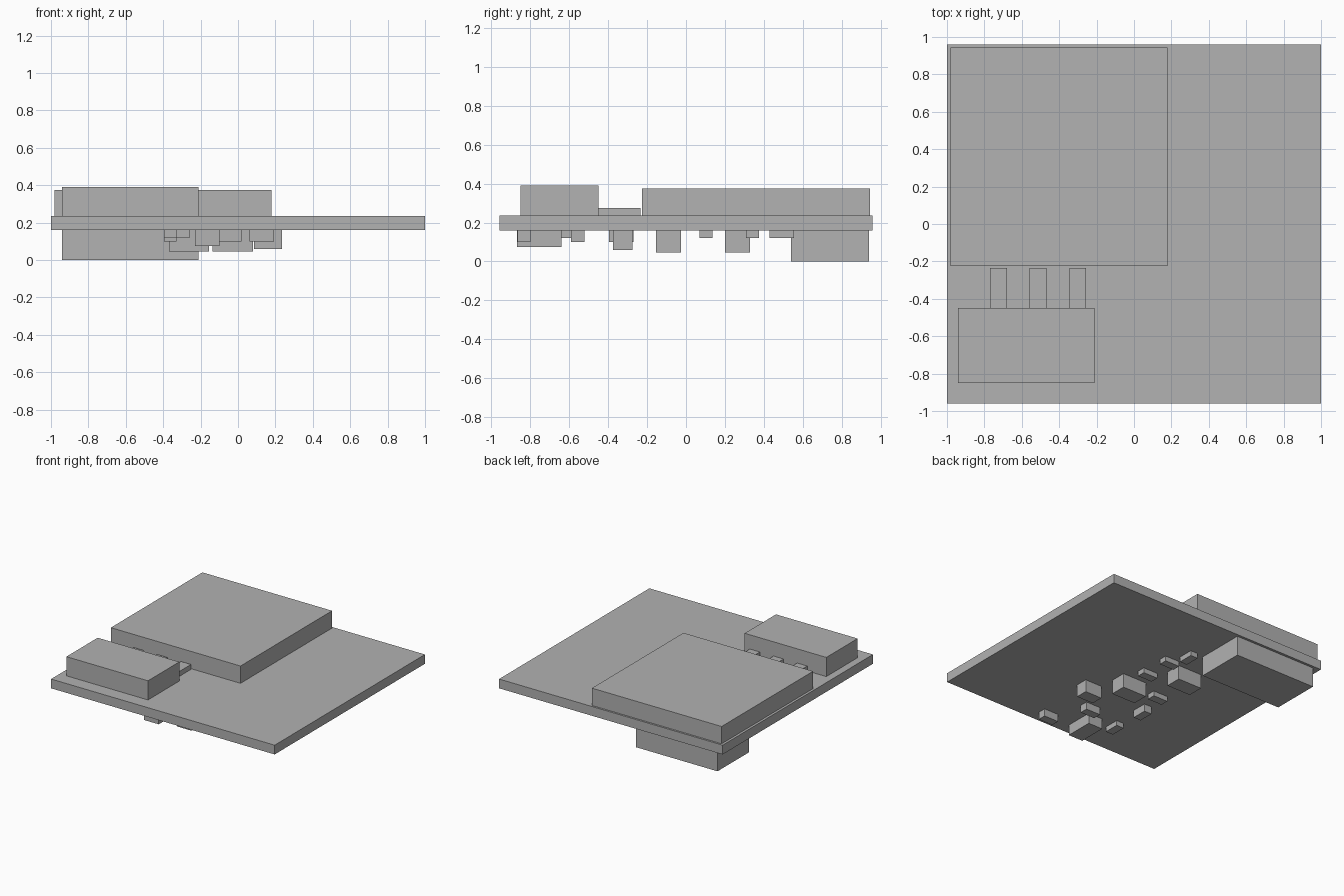
import bpy
import bmesh

cube = bpy.data.objects.get("Cube")
if cube:
    bpy.data.objects.remove(cube, do_unlink=True)

grey = bpy.data.materials.new("plain_grey")
grey.use_nodes = True
colour = (0.445, 0.445, 0.445, 1)
grey.diffuse_color = colour
grey.node_tree.nodes["Principled BSDF"].inputs["Base Color"].default_value = colour

BOARD_BOTTOM, BOARD_TOP = 0.16, 0.235


def box(name, x, y, z):
    """Axis-aligned box from (low, high) pairs."""
    bm = bmesh.new()
    bmesh.ops.create_cube(bm, size=1)
    for v in bm.verts:
        v.co = [pair[int(c > 0)] for c, pair in zip(v.co, (x, y, z))]
    mesh = bpy.data.meshes.new(name)
    bm.to_mesh(mesh)
    bm.free()
    mesh.materials.append(grey)
    obj = bpy.data.objects.new(name, mesh)
    bpy.context.collection.objects.link(obj)
    return obj


def underside_parts(name, size, spots):
    """Boxes of one footprint hanging below the board, placed by their low corner."""
    width, depth = size
    for i, (x, y, bottom) in enumerate(spots, 1):
        box(f"{name}_{i}", (x, x + width), (y, y + depth), (bottom, BOARD_BOTTOM))


# Board and large top parts
box("circuit_board", (-1, 1), (-0.96, 0.96), (BOARD_BOTTOM, BOARD_TOP))
box("main_module", (-0.98, 0.18), (-0.225, 0.945), (BOARD_TOP, 0.375))
box("terminal_block", (-0.94, -0.21), (-0.85, -0.45), (BOARD_TOP, 0.39))

# Terminal pins
for i in range(3):
    left = -0.77 + 0.212 * i
    box(f"terminal_pin_{i + 1}", (left, left + 0.09), (-0.45, -0.235), (BOARD_TOP, 0.275))

# Underside connector
box("underside_connector", (-0.94, -0.21), (0.54, 0.94), (0, BOARD_BOTTOM))

# Underside components, grouped by footprint
underside_parts("large_chip", (0.215, 0.13), [(-0.37, 0.2, 0.045), (-0.135, -0.155, 0.045)])
underside_parts("tall_capacitor", (0.13, 0.23), [(-0.23, -0.87, 0.075)])
underside_parts("square_capacitor", (0.15, 0.1), [(0.085, -0.375, 0.06)])
underside_parts("wide_resistor", (0.13, 0.067), [
    (0.062, -0.867, 0.1), (-0.11, -0.59, 0.1),
    (-0.387, -0.145, 0.12), (-0.11, 0.07, 0.12), (-0.122, 0.308, 0.12)])
underside_parts("deep_resistor", (0.067, 0.125), [
    (-0.395, -0.715, 0.12), (-0.395, -0.395, 0.1), (-0.15, 0.43, 0.12)])
